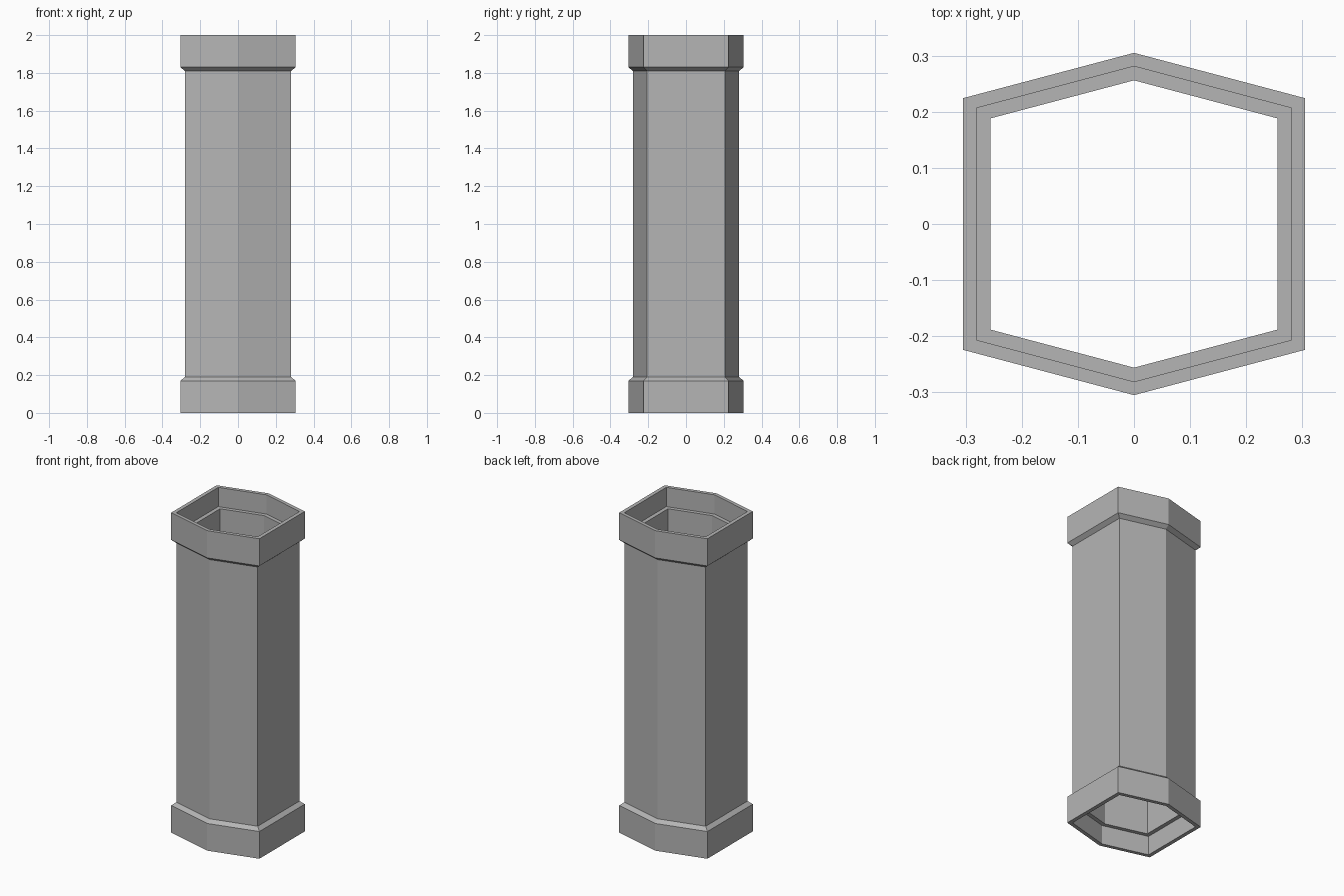
import bpy
import bmesh

cube = bpy.data.objects.get("Cube")
if cube:
    bpy.data.objects.remove(cube, do_unlink=True)

grey = bpy.data.materials.new("plain grey")
grey.use_nodes = True
GREY = (0.46, 0.46, 0.46, 1)
grey.diffuse_color = GREY
grey.node_tree.nodes["Principled BSDF"].inputs["Base Color"].default_value = GREY

COLLAR, BODY, BORE = 0.305, 0.281, 0.256   # half widths of the hexagon
SHELF = 0.12                               # depth of the ledge inside each end


def hexagon(bm, r, z):
    """Ring of six vertices, pointed at the front and back."""
    side = 0.735 * r
    corners = [(0, -r), (r, -side), (r, side), (0, r), (-r, side), (-r, -side)]
    return [bm.verts.new((x, y, z)) for x, y in corners]


# Closed wall section: up the outside, then down the inside
lower = [(COLLAR, 0), (COLLAR, 0.17), (BODY, 0.19)]
bore = [(BODY, SHELF), (BORE, SHELF)]
outside = lower + [(r, 2 - z) for r, z in reversed(lower)]
inside = [(BODY, 2)] + [(r, 2 - z) for r, z in bore] + bore[::-1] + [(BODY, 0)]

bm = bmesh.new()
rings = [hexagon(bm, r, z) for r, z in outside + inside]
for low, high in zip(rings, rings[1:] + rings[:1]):
    for i in range(6):
        j = (i + 1) % 6
        bm.faces.new((low[i], low[j], high[j], high[i]))
bmesh.ops.recalc_face_normals(bm, faces=bm.faces)

mesh = bpy.data.meshes.new("hexagonal_tube")
bm.to_mesh(mesh)
bm.free()
mesh.materials.append(grey)
tube = bpy.data.objects.new("hexagonal_tube", mesh)
bpy.context.collection.objects.link(tube)
